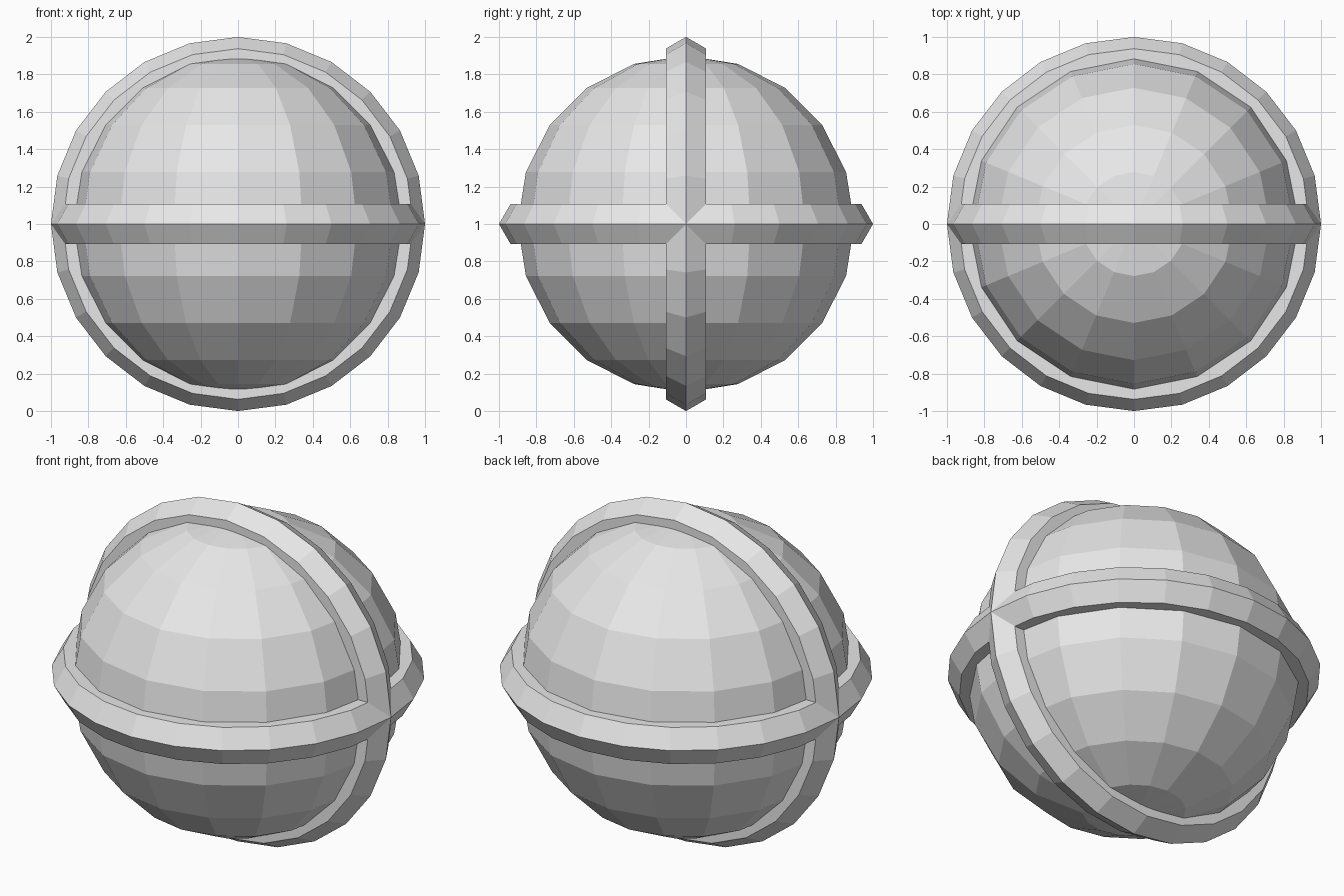
import bpy
import math

if "Cube" in bpy.data.objects:
    bpy.data.objects.remove(bpy.data.objects["Cube"], do_unlink=True)

CENTER = (0, 0, 1)

# Single light grey material
grey = bpy.data.materials.new("light_grey")
grey.use_nodes = True
colour = (0.8, 0.8, 0.8, 1)
grey.diffuse_color = colour
grey.node_tree.nodes["Principled BSDF"].inputs["Base Color"].default_value = colour


def finish(name):
    obj = bpy.context.object
    obj.name = name
    obj.data.materials.append(grey)
    bpy.ops.object.shade_flat()


def add_ring(name, tilt):
    # Hexagonal cross-section with a pointed outer rim
    bpy.ops.mesh.primitive_torus_add(
        major_segments=24, minor_segments=6, major_radius=0.875,
        minor_radius=0.125, location=CENTER, rotation=(tilt, 0, 0))
    finish(name)


# Faceted ball
bpy.ops.mesh.primitive_uv_sphere_add(segments=16, ring_count=10, radius=0.9, location=CENTER)
finish("ball")

# Two crossing bands
add_ring("horizontal_ring", 0)
add_ring("vertical_ring", math.pi / 2)
